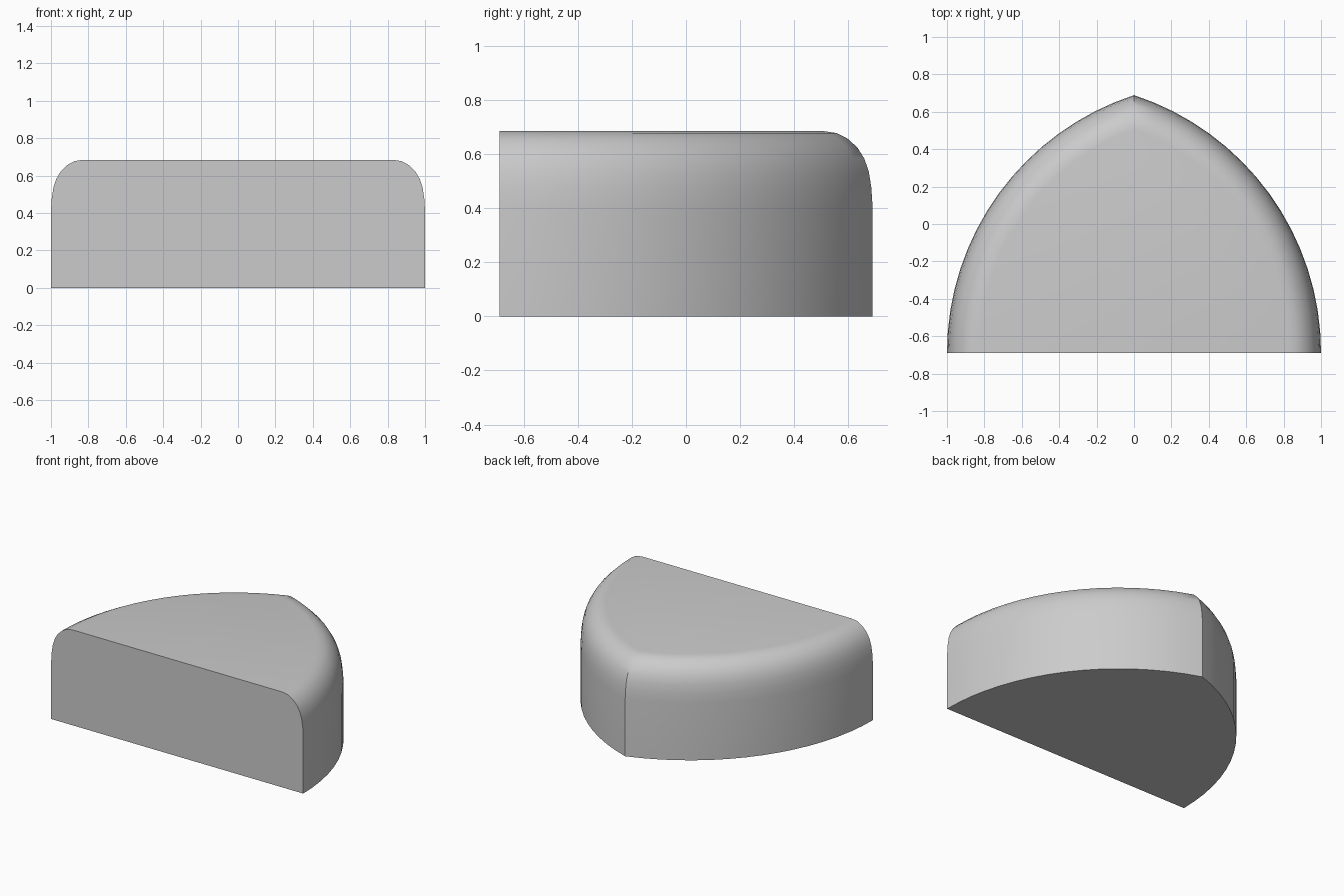
import bpy, bmesh, math

if "Cube" in bpy.data.objects:
    bpy.data.objects.remove(bpy.data.objects["Cube"])

HALF_W, HALF_D = 1.0, 0.689
RADIUS = (1 + (2 * HALF_D) ** 2) / 2      # side arc radius of the pointed plan
CENTRE_X = HALF_W - RADIUS
SEGMENTS = 16

# Edge profile: inward offset, height
PROFILE = [(0, 0), (0, 0.41), (0.004, 0.475), (0.013, 0.535), (0.029, 0.583),
           (0.052, 0.622), (0.085, 0.655), (0.125, 0.677), (0.17, 0.684)]


def arch_outline(offset):
    """Pointed arch from the right front corner over the apex to the left."""
    r = RADIUS - offset
    end = math.acos(-CENTRE_X / r)
    right = [(CENTRE_X + r * math.cos(end * i / SEGMENTS),
              -HALF_D + r * math.sin(end * i / SEGMENTS))
             for i in range(SEGMENTS + 1)]
    return right + [(-x, y) for x, y in reversed(right[:-1])]


bm = bmesh.new()
rings = [[bm.verts.new((x, y, z)) for x, y in arch_outline(d)] for d, z in PROFILE]

# Curved sides and rounded top edge
for low, high in zip(rings, rings[1:]):
    for i in range(len(low) - 1):
        bm.faces.new((low[i], low[i + 1], high[i + 1], high[i]))

# Flat base, top and front
bm.faces.new(list(reversed(rings[0])))
bm.faces.new(rings[-1])
bm.faces.new([r[0] for r in reversed(rings)] + [r[-1] for r in rings])
bmesh.ops.recalc_face_normals(bm, faces=bm.faces[:])

mesh = bpy.data.meshes.new("arched_block")
bm.to_mesh(mesh)
bm.free()
block = bpy.data.objects.new("arched_block", mesh)
bpy.context.collection.objects.link(block)
bpy.context.view_layer.objects.active = block
block.select_set(True)
bpy.ops.object.shade_smooth_by_angle(angle=math.radians(30))
